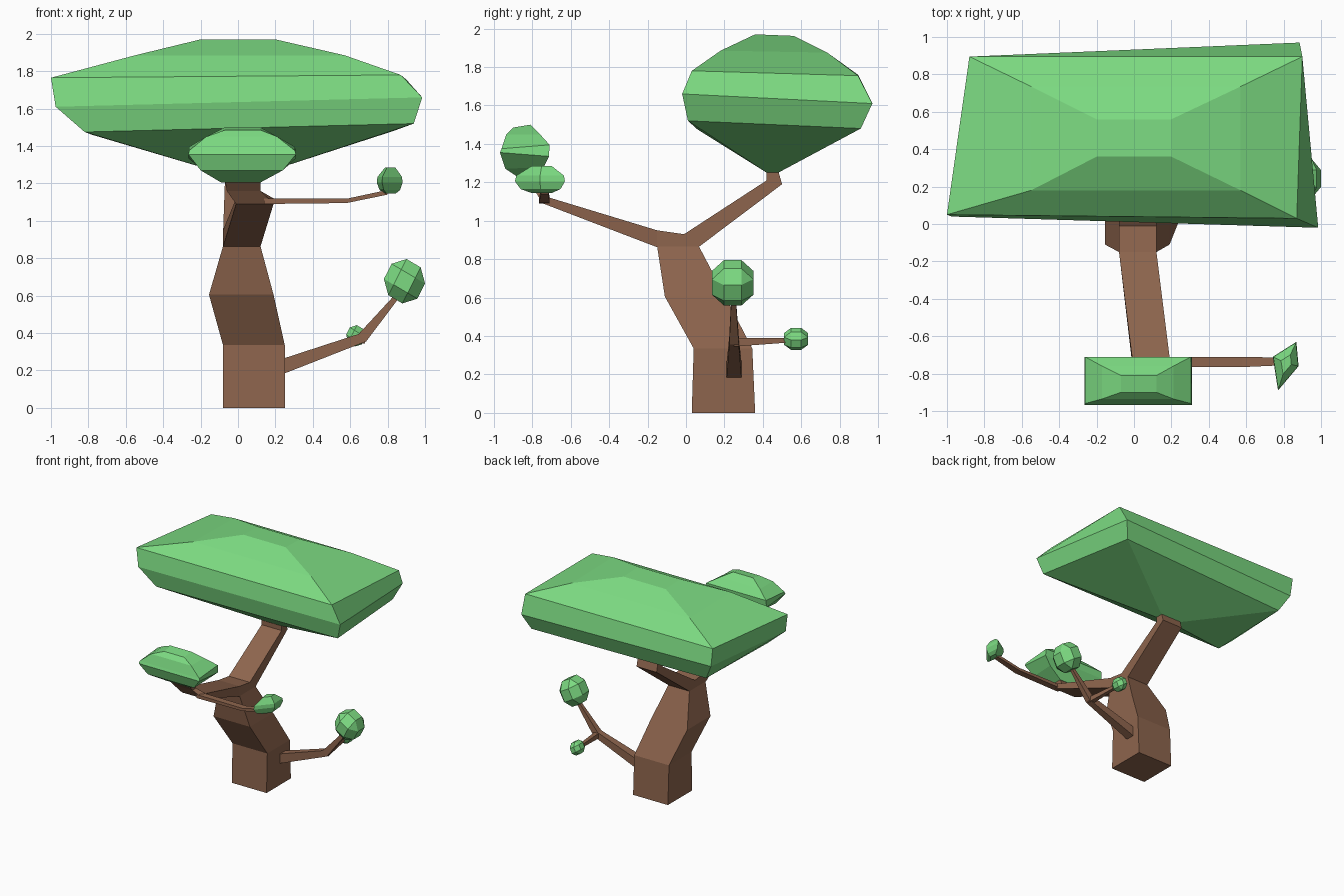
import bpy, bmesh
from mathutils import Vector, Matrix

if "Cube" in bpy.data.objects:
    bpy.data.objects.remove(bpy.data.objects["Cube"])


def material(name, rgb):
    m = bpy.data.materials.new(name)
    m.diffuse_color = (*rgb, 1)
    m.use_nodes = True
    m.node_tree.nodes["Principled BSDF"].inputs["Base Color"].default_value = m.diffuse_color
    return m


BARK = material("bark", (0.27, 0.13, 0.075))
LEAF = material("leaf", (0.20, 0.70, 0.22))


def finish(name, bm, mat):
    bmesh.ops.recalc_face_normals(bm, faces=bm.faces)
    me = bpy.data.meshes.new(name)
    bm.to_mesh(me)
    bm.free()
    me.materials.append(mat)
    ob = bpy.data.objects.new(name, me)
    bpy.context.collection.objects.link(ob)
    return ob


def loft(name, rings, mat):
    """Skin a series of four-cornered rings and cap both ends."""
    bm = bmesh.new()
    loops = [[bm.verts.new(p) for p in r] for r in rings]
    for a, b in zip(loops, loops[1:]):
        for i in range(4):
            j = (i + 1) % 4
            bm.faces.new((a[i], a[j], b[j], b[i]))
    bm.faces.new(loops[0])
    bm.faces.new(loops[-1])
    return finish(name, bm, mat)


def flat(x0, x1, y0, y1, zf, zb=None):
    """Ring lying across z, with optional front/back tilt."""
    zb = zf if zb is None else zb
    return [(x0, y0, zf), (x1, y0, zf), (x1, y1, zb), (x0, y1, zb)]


def across_x(x0, x1, top, low):
    """Ring spanning x, its two edges given as (y, z)."""
    return [(x0, *top), (x1, *top), (x1, *low), (x0, *low)]


def across_y(y0, y1, top, low):
    """Ring spanning y, its two edges given as (x, z)."""
    (xt, zt), (xl, zl) = top, low
    return [(xt, y0, zt), (xt, y1, zt), (xl, y1, zl), (xl, y0, zl)]


def faceted_ball(name, centre, half, tilt):
    """Chamfered cube with 26 faces."""
    bm = bmesh.new()
    bmesh.ops.create_cube(bm, size=2)
    bmesh.ops.bevel(bm, geom=bm.edges[:], offset=0.58, segments=1,
                    affect='EDGES')
    bmesh.ops.transform(bm, verts=bm.verts, matrix=Matrix.Translation(centre)
                        @ Matrix.Diagonal((*half, 1))
                        @ Matrix.Rotation(tilt, 4, 'Y'))
    return finish(name, bm, LEAF)


# Trunk
loft("trunk", [
    flat(-0.08, 0.25, 0.03, 0.36, 0),
    flat(-0.08, 0.25, 0.04, 0.345, 0.335),
    flat(-0.155, 0.19, -0.11, 0.205, 0.605),
    flat(-0.08, 0.12, -0.15, 0.068, 0.865),
], BARK)

# Forked limb running from front foliage through the trunk top to the crown
loft("forked_limb", [
    across_x(-0.07, 0.12, (-0.77, 1.22), (-0.84, 1.22)),
    across_x(-0.06, 0.12, (-0.74, 1.16), (-0.79, 1.16)),
    across_x(-0.01, 0.19, (-0.71, 1.12), (-0.745, 1.09)),
    across_x(-0.08, 0.12, (-0.15, 0.95), (-0.15, 0.862)),
    across_x(-0.08, 0.12, (-0.01, 0.93), (0.068, 0.865)),
    across_x(-0.07, 0.12, (0.42, 1.21), (0.50, 1.19)),
    across_x(-0.07, 0.12, (0.42, 1.26), (0.48, 1.26)),
], BARK)

# Thin side branch at the front
loft("front_side_branch", [
    across_y(-0.765, -0.71, (0.14, 1.12), (0.14, 1.09)),
    across_y(-0.765, -0.71, (0.58, 1.118), (0.58, 1.095)),
    across_y(-0.755, -0.715, (0.80, 1.165), (0.80, 1.14)),
], BARK)

# Low right branch and its twig
loft("low_branch", [
    across_y(0.21, 0.29, (0.20, 0.25), (0.20, 0.165)),
    across_y(0.225, 0.275, (0.645, 0.395), (0.685, 0.355)),
    across_y(0.235, 0.26, (0.83, 0.595), (0.855, 0.58)),
], BARK)
loft("low_twig", [
    across_x(0.64, 0.68, (0.25, 0.39), (0.25, 0.345)),
    across_x(0.62, 0.645, (0.56, 0.39), (0.56, 0.368)),
], BARK)

# Main crown: slightly twisted stack of rings
loft("main_crown", [
    flat(-0.07, 0.12, 0.42, 0.48, 1.25),
    [(-0.82, 0.06, 1.475), (0.94, 0.01, 1.52), (0.83, 0.91, 1.48), (-0.78, 0.84, 1.46)],
    [(-0.975, 0.04, 1.61), (0.985, -0.02, 1.66), (0.885, 0.97, 1.61), (-0.86, 0.89, 1.60)],
    [(-1.0, 0.05, 1.765), (0.87, 0.03, 1.78), (0.90, 0.895, 1.755), (-0.88, 0.895, 1.76)],
    flat(-0.55, 0.57, 0.18, 0.735, 1.885, 1.875),
    flat(-0.20, 0.20, 0.36, 0.56, 1.97, 1.962),
], LEAF)

# Front foliage
loft("front_foliage", [
    flat(-0.09, 0.12, -0.84, -0.76, 1.205),
    flat(-0.20, 0.24, -0.94, -0.74, 1.27, 1.28),
    flat(-0.265, 0.31, -0.968, -0.713, 1.355, 1.335),
    flat(-0.262, 0.305, -0.96, -0.71, 1.375, 1.395),
    flat(-0.17, 0.21, -0.935, -0.76, 1.45, 1.45),
    flat(-0.07, 0.12, -0.90, -0.81, 1.485, 1.50),
], LEAF)

# Side foliage: one skewed outline scaled per level
outline = [(0.742, -0.71), (0.77, -0.89), (0.88, -0.76), (0.868, -0.63)]
mid = Vector((0.815, -0.745))
rings = []
for z, s in ((1.145, 0.42), (1.165, 0.8), (1.205, 1.0), (1.235, 0.95), (1.285, 0.4)):
    pts = [mid + (Vector(p) - mid) * s for p in outline]
    rings.append([(p.x, p.y, z) for p in pts])
loft("side_foliage", rings, LEAF)

# Round leaf clusters on the low branch
faceted_ball("low_leaf_ball", (0.89, 0.243, 0.677), (0.102, 0.107, 0.11), 0.5)
faceted_ball("twig_leaf_ball", (0.63, 0.573, 0.385), (0.048, 0.063, 0.053), 0.5)
